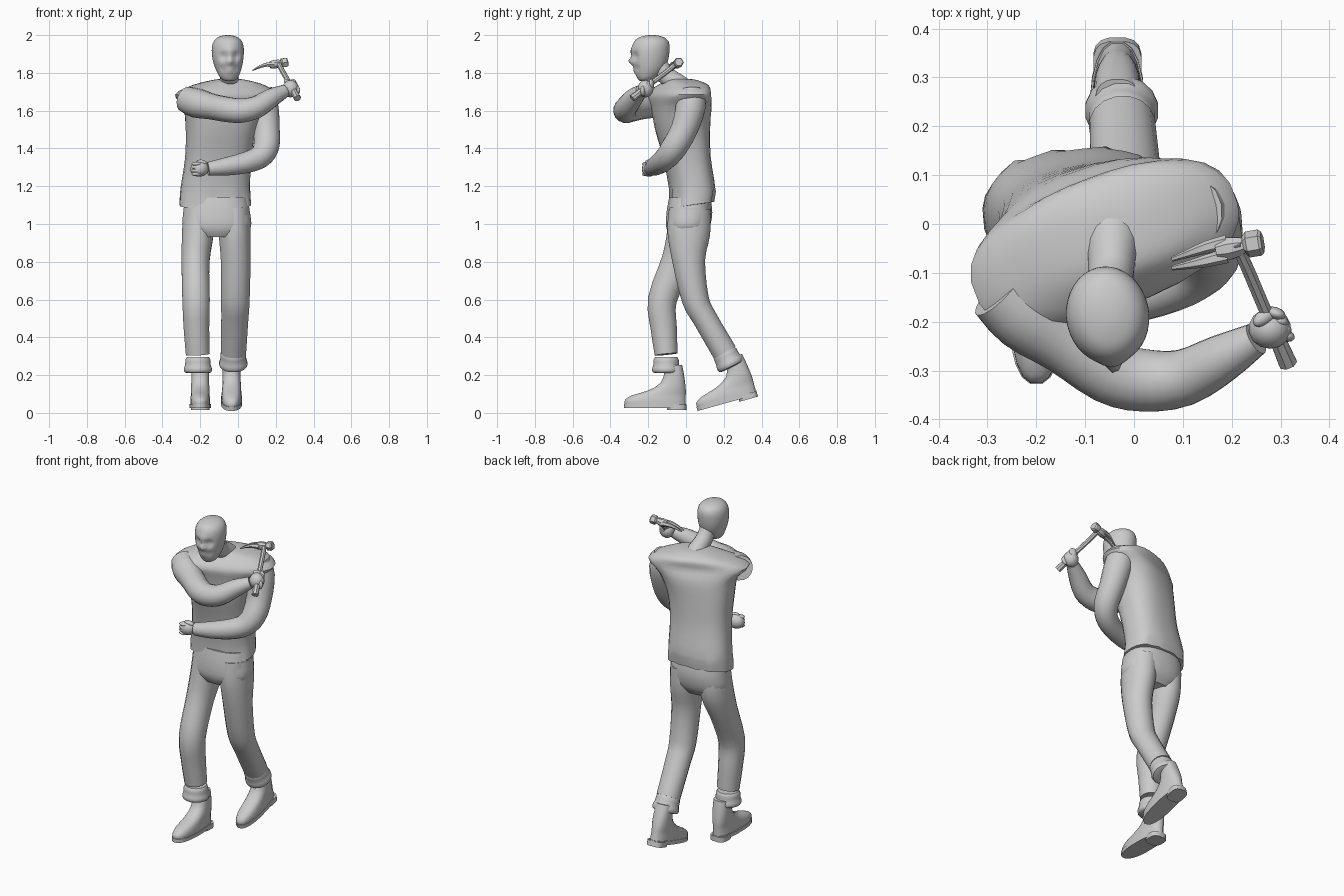
import bpy, bmesh
from math import cos, sin, pi, radians
from mathutils import Vector, Euler


def finish(name, bm, angle=45):
    bmesh.ops.recalc_face_normals(bm, faces=bm.faces)
    me = bpy.data.meshes.new(name)
    bm.to_mesh(me)
    bm.free()
    ob = bpy.data.objects.new(name, me)
    bpy.context.collection.objects.link(ob)
    bpy.ops.object.select_all(action='DESELECT')
    ob.select_set(True)
    bpy.context.view_layer.objects.active = ob
    bpy.ops.object.shade_smooth_by_angle(angle=radians(angle))
    return ob


def spline(rows, steps):
    """Catmull-Rom through rows of numbers."""
    if steps < 2:
        return rows
    out = []
    for i in range(len(rows) - 1):
        p = [rows[max(0, min(len(rows) - 1, i + k))] for k in (-1, 0, 1, 2)]
        for s in range(steps):
            t = s / steps
            out.append([b + .5 * t * (c - a + t * (2*a - 5*b + 4*c - d + t * (3*(b - c) + d - a)))
                        for a, b, c, d in zip(*p)])
    return out + [rows[-1]]


def loft(name, rings, n=16, steps=3, flat=False, ref=(1, 0, 0), power=2.0, angle=45):
    """Skin elliptical rings (x, y, z, radius_u, radius_v, turn in degrees)."""
    rings = spline([tuple(r) + (0,) * (6 - len(r)) for r in rings], steps)
    cs = [Vector(r[:3]) for r in rings]
    bm, loops = bmesh.new(), []
    for i, r in enumerate(rings):
        t = Vector((0, 0, 1)) if flat else (cs[min(i+1, len(cs)-1)] - cs[max(i-1, 0)]).normalized()
        u = Vector(ref)
        u = (u - t * u.dot(t)).normalized()
        v = t.cross(u)
        w = radians(r[5])
        u, v = u * cos(w) + v * sin(w), v * cos(w) - u * sin(w)
        ring = []
        for k in range(n):
            c, s = cos(2*pi*(k + .5)/n), sin(2*pi*(k + .5)/n)
            e = 2 / power
            cc = abs(c)**e * (1 if c > 0 else -1)
            ss = abs(s)**e * (1 if s > 0 else -1)
            ring.append(bm.verts.new(cs[i] + u * r[3] * cc + v * r[4] * ss))
        loops.append(ring)
    for a, b in zip(loops, loops[1:]):
        for k in range(n):
            bm.faces.new((a[k], a[(k+1) % n], b[(k+1) % n], b[k]))
    bm.faces.new(loops[0][::-1])
    bm.faces.new(loops[-1])
    return finish(name, bm, angle)


def tube(name, pts, **kw):
    return loft(name, [(x, y, z, r, r) for x, y, z, r in pts], ref=(0, 0, 1), **kw)


def ball(name, loc, size, rot=(0, 0, 0)):
    bm = bmesh.new()
    bmesh.ops.create_uvsphere(bm, u_segments=14, v_segments=9, radius=1)
    m = Euler(rot).to_matrix()
    for v in bm.verts:
        v.co = m @ Vector([a * b for a, b in zip(v.co, size)]) + Vector(loc)
    return finish(name, bm, 80)


def push(ob, point, radius, offset):
    """Soft local sculpt."""
    for v in ob.data.vertices:
        d = (v.co - Vector(point)).length / radius
        if d < 1:
            v.co += Vector(offset) * (1 - d*d)**2


# Jacket body, twisted so the near shoulder swings forward
body = loft("jacket_body", [
    (-.12, .03, 1.095, .19, .115, 5), (-.12, .032, 1.19, .184, .12, 7),
    (-.105, .005, 1.35, .175, .122, 9), (-.09, -.018, 1.5, .187, .138, 13),
    (-.07, -.026, 1.62, .222, .143, 19), (-.06, -.04, 1.685, .285, .135, 21),
    (-.05, -.015, 1.735, .195, .115, 20), (-.045, -.02, 1.76, .10, .08, 15),
    (-.045, -.025, 1.768, .05, .045, 10)], n=28, flat=True, power=2.5)
for v in body.data.vertices:
    if v.co.z < 1.16:                       # raised back hem with folds
        v.co.z += .15 * v.co.y
        v.co.y += .006 * sin(v.co.x * 70)

# Trousers
loft("trouser_hips", [
    (-.115, .02, 1.14, .165, .11), (-.113, .018, 1.06, .178, .122),
    (-.112, .01, .98, .18, .115), (-.112, .005, .93, .12, .085)],
    n=24, flat=True, power=2.4)
loft("right_trouser_leg", [
    (-.205, .015, 1.08, .085, .10), (-.213, .005, .95, .085, .108),
    (-.225, -.045, .8, .075, .088), (-.222, -.125, .6, .074, .078),
    (-.22, -.118, .45, .069, .071), (-.213, -.105, .31, .064, .062)])
loft("left_trouser_leg", [
    (-.025, .02, 1.08, .088, .112), (-.018, .015, .95, .086, .115),
    (-.012, .015, .8, .08, .088), (-.014, .05, .6, .077, .073),
    (-.017, .1, .5, .073, .066), (-.024, .205, .32, .068, .067)])

# Rolled cuffs
for name, x, y, z, dy in (("right_cuff", -.212, -.105, .25, .0), ("left_cuff", -.025, .222, .282, .5)):
    loft(name, [(x, y - dy * h, z + h, r, r) for h, r in
                ((.045, .06), (.03, .068), (.005, .069), (-.018, .076), (-.036, .07), (-.04, .045))],
         steps=2)

# Boots: stacked slices from sole to ankle, heel at the origin, toe toward -y
SLICES = [(.03, -.325, 0, .053), (.055, -.325, 0, .053), (.08, -.285, 0, .05),
          (.105, -.2, 0, .049), (.145, -.135, -.004, .048), (.2, -.115, -.012, .047),
          (.24, -.11, -.02, .045)]
for side, loc, rot in (("right", (-.2, 0, .014), (0, 0, 0)),
                       ("left", (-.034, .38, .086), (radians(15.5), 0, 0))):
    parts = [loft(side + "_boot", [(0, (a + b)/2, z, r, (b - a)/2) for z, a, b, r in SLICES],
                  n=20, steps=2, flat=True, power=2.4),
             loft(side + "_sole", [(0, -.163, z, .057, .166) for z in (.012, .034)],
                  n=20, steps=1, flat=True, power=2.4),
             loft(side + "_heel", [(0, -.05, z, .05, .052) for z in (0, .03)],
                  n=16, steps=1, flat=True, power=3)]
    for p in parts:
        p.location, p.rotation_euler = loc, rot

# Arms
tube("right_arm", [(-.275, -.135, 1.66, .07), (-.22, -.185, 1.64, .078), (-.14, -.24, 1.622, .069),
                   (-.05, -.302, 1.605, .067), (.02, -.32, 1.6, .065), (.1, -.315, 1.62, .059),
                   (.18, -.275, 1.67, .05), (.25, -.235, 1.705, .034)])
loft("left_arm", [(x, y, z, r, r) for x, y, z, r in
                  ((.11, .025, 1.7, .075), (.135, .025, 1.62, .08), (.15, -.01, 1.5, .072),
                   (.15, -.06, 1.41, .069), (.115, -.1, 1.355, .062), (.04, -.135, 1.325, .057),
                   (-.06, -.165, 1.305, .049), (-.16, -.187, 1.292, .036))], ref=(0, 1, 0))

# Fists, each with a row of curled fingers and a thumb
grip = Vector((-.1, .235, .19)).normalized()
ball("right_fist", (.278, -.214, 1.716), (.044, .042, .046))
ball("right_thumb", (.268, -.19, 1.75), (.03, .016, .016), (0, .4, .6))
for k in range(4):
    p = Vector((.298, -.205, 1.722)) + grip * (k - 1.5) * .02
    ball(f"right_finger_{k + 1}", p, (.022, .013, .028), (0, .3, -.3))
ball("left_fist", (-.203, -.195, 1.292), (.05, .038, .042), (0, -.15, .25))
ball("left_thumb", (-.19, -.2, 1.325), (.03, .015, .015), (0, .2, .2))
for k in range(4):
    ball(f"left_finger_{k + 1}", (-.218, -.212, 1.264 + k * .018), (.028, .02, .011), (0, 0, .3))

# Head and neck
loft("neck", [(-.045, 0, 1.7, .07, .065), (-.045, -.055, 1.75, .052, .053),
              (-.048, -.11, 1.79, .047, .05), (-.05, -.15, 1.85, .045, .05)])
head = loft("head", [
    (-.045, -.222, 1.757, .022, .022, 8), (-.047, -.21, 1.772, .045, .048, 8),
    (-.05, -.196, 1.815, .066, .08, 8), (-.053, -.19, 1.865, .08, .095, 8),
    (-.054, -.187, 1.92, .085, .10, 8), (-.054, -.184, 1.96, .078, .094, 8),
    (-.054, -.182, 1.985, .058, .072, 8), (-.054, -.18, 1.997, .028, .035, 8),
    (-.054, -.18, 2.0, .004, .005, 8)], n=36, steps=4, flat=True, angle=70)
for x in (-.076, -.008):                                          # eye sockets, cheeks
    push(head, (x, -.275, 1.888), .034, (0, .018, 0))
    push(head, (x - .004, -.26, 1.825), .03, (0, .009, 0))
push(head, (-.042, -.285, 1.862), .028, (.002, -.022, 0))        # nose
push(head, (-.043, -.28, 1.915), .04, (0, -.007, 0))             # brow
push(head, (-.044, -.262, 1.812), .022, (0, -.009, 0))           # mouth

# Claw hammer
tube("hammer_handle", [(.315, -.285, 1.665, .02), (.296, -.241, 1.7, .018), (.27, -.18, 1.748, .014),
                       (.235, -.097, 1.81, .014), (.208, -.038, 1.862, .013)], n=8, steps=1, angle=30)
tube("hammer_neck", [(.17, -.055, 1.842, .02), (.195, -.05, 1.846, .025), (.215, -.046, 1.85, .021),
                     (.23, -.043, 1.852, .015)], n=8, steps=1, angle=30)
tube("hammer_face", [(.225, -.044, 1.852, .018), (.232, -.042, 1.853, .027), (.257, -.038, 1.856, .027),
                     (.263, -.037, 1.857, .022)], n=6, steps=1, angle=30)
for side, s in (("front", -1), ("back", 1)):
    loft("hammer_claw_" + side, [
        (.19, -.051 + s * .014, 1.845, .016, .015), (.15, -.061 + s * .014, 1.843, .012, .013),
        (.115, -.071 + s * .012, 1.832, .008, .009), (.078, -.081 + s * .009, 1.813, .003, .005)],
        n=6, steps=2, ref=(0, 0, 1), angle=30)
